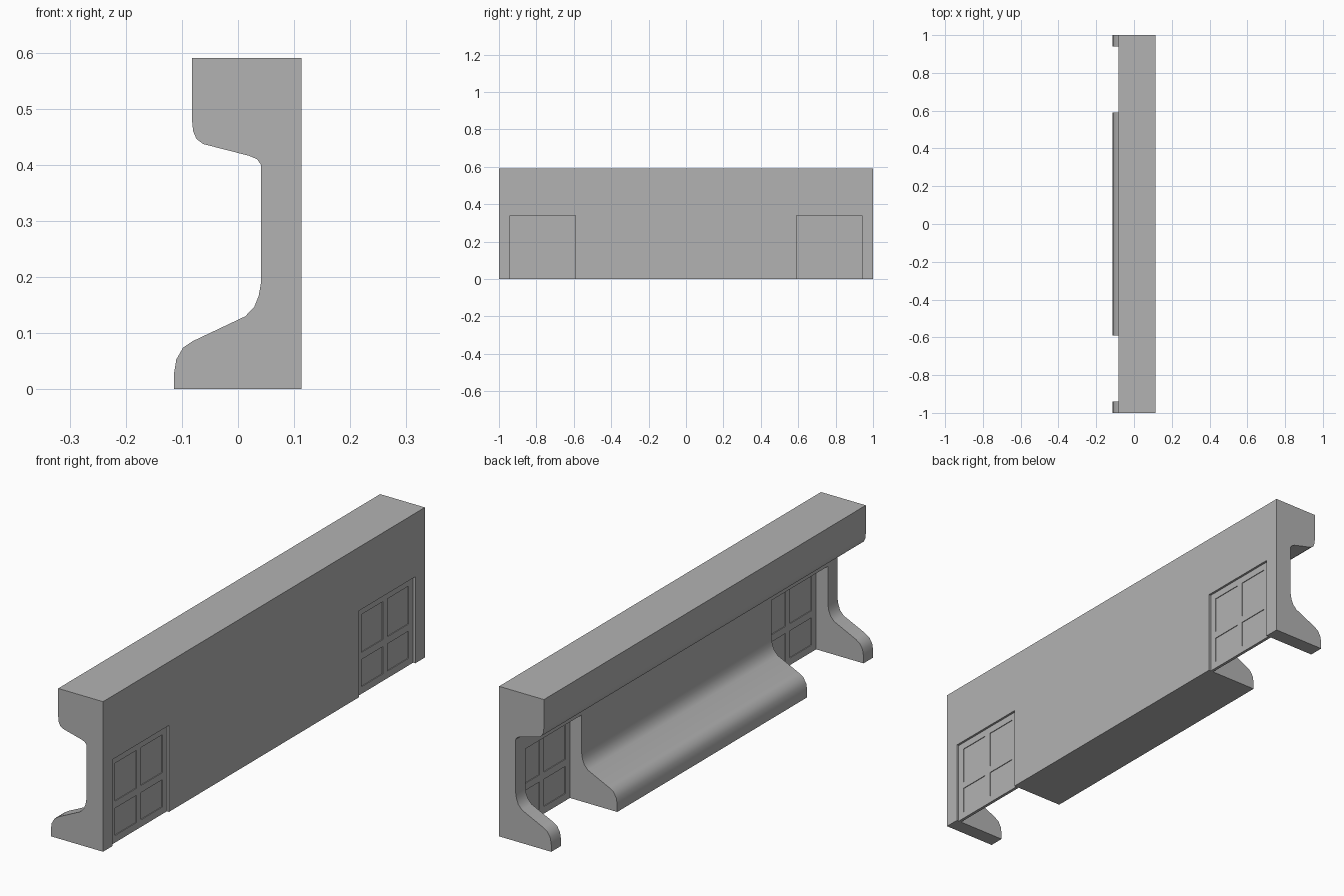
import bpy, bmesh

cube = bpy.data.objects.get("Cube")
if cube:
    bpy.data.objects.remove(cube, do_unlink=True)

grey = bpy.data.materials.new("plain_grey")
grey.use_nodes = True
colour = (0.45, 0.45, 0.45, 1)
grey.diffuse_color = colour
grey.node_tree.nodes["Principled BSDF"].inputs["Base Color"].default_value = colour


def add_object(name, bm):
    bmesh.ops.recalc_face_normals(bm, faces=bm.faces)
    mesh = bpy.data.meshes.new(name)
    bm.to_mesh(mesh)
    bm.free()
    mesh.materials.append(grey)
    obj = bpy.data.objects.new(name, mesh)
    bpy.context.collection.objects.link(obj)
    return obj


def add_box(bm, low, high):
    verts = bmesh.ops.create_cube(bm, size=1)["verts"]
    for v in verts:
        v.co = [h if c > 0 else l for c, l, h in zip(v.co, low, high)]


# Barrier section: heavy top rail, thin web and flared foot
profile = [
    (0.113, 0), (0.113, 0.59), (-0.082, 0.59), (-0.082, 0.48),
    (-0.08, 0.46), (-0.074, 0.446), (-0.062, 0.437), (0.02, 0.416),
    (0.034, 0.41), (0.041, 0.40), (0.041, 0.19), (0.037, 0.167),
    (0.029, 0.147), (0.013, 0.13), (-0.08, 0.086), (-0.098, 0.074),
    (-0.11, 0.053), (-0.114, 0.028), (-0.114, 0),
]
bm = bmesh.new()
face = bm.faces.new([bm.verts.new((x, -1, z)) for x, z in profile])
grown = bmesh.ops.extrude_face_region(bm, geom=[face])["geom"]
bmesh.ops.translate(bm, vec=(0, 2, 0),
                    verts=[g for g in grown if isinstance(g, bmesh.types.BMVert)])
barrier = add_object("barrier_wall", bm)

# Openings near both ends
inner, outer, head = 0.59, 0.94, 0.34
bm = bmesh.new()
for y0, y1 in ((-outer, -inner), (inner, outer)):
    add_box(bm, (-0.3, y0, -0.1), (0.3, y1, head))
cutter = add_object("opening_cutter", bm)
cutter.hide_render = True
cut = barrier.modifiers.new("openings", 'BOOLEAN')
cut.operation = 'DIFFERENCE'
cut.solver = 'EXACT'
cut.object = cutter
bpy.ops.object.select_all(action='DESELECT')
barrier.select_set(True)
bpy.context.view_layer.objects.active = barrier
bpy.ops.object.modifier_apply(modifier=cut.name)
bpy.data.objects.remove(cutter, do_unlink=True)
bpy.ops.object.shade_smooth_by_angle(angle=0.6)

# Grille panels: thin sheet with a four-pane frame on both faces
bar = 0.028
for name, y0 in (("front_panel", -outer), ("back_panel", inner)):
    y1 = y0 + outer - inner
    mid = (y0 + y1) / 2
    bm = bmesh.new()
    add_box(bm, (0.095, y0, 0), (0.101, y1, head))
    for y in (y0, mid - bar / 2, y1 - bar):
        add_box(bm, (0.092, y, 0), (0.104, y + bar, head))
    for z in (0, 0.135, head - bar):
        for a, b in ((y0 + bar, mid - bar / 2), (mid + bar / 2, y1 - bar)):
            add_box(bm, (0.092, a, z), (0.104, b, z + bar))
    add_object(name, bm)
